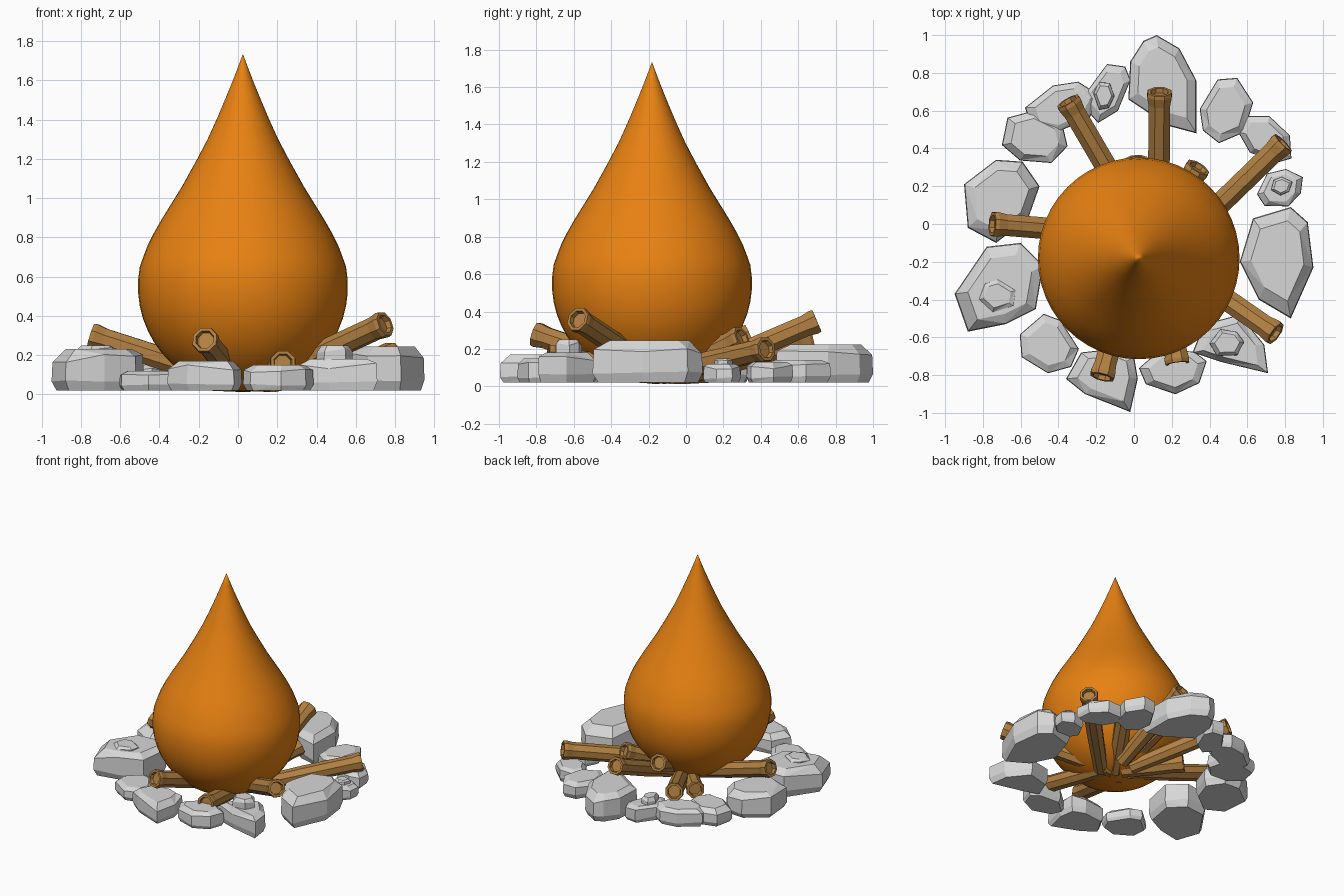
import bpy, bmesh, math, random
from mathutils import Vector

if "Cube" in bpy.data.objects:
    bpy.data.objects.remove(bpy.data.objects["Cube"])

random.seed(4)


def material(name, rgb):
    m = bpy.data.materials.new(name)
    m.diffuse_color = (*rgb, 1)
    m.use_nodes = True
    m.node_tree.nodes["Principled BSDF"].inputs["Base Color"].default_value = m.diffuse_color
    return m


ORANGE = material("flame orange", (0.80, 0.22, 0.006))
WOOD = material("wood brown", (0.45, 0.22, 0.055))
STONE = material("stone grey", (0.68, 0.68, 0.68))


def make_object(name, bm, mat):
    bmesh.ops.recalc_face_normals(bm, faces=bm.faces[:])
    mesh = bpy.data.meshes.new(name)
    bm.to_mesh(mesh)
    bm.free()
    mesh.materials.append(mat)
    ob = bpy.data.objects.new(name, mesh)
    bpy.context.collection.objects.link(ob)
    return ob


def loft(bm, rings):
    """Skin a stack of closed rings and cap both ends."""
    loops = [[bm.verts.new(p) for p in ring] for ring in rings]
    n = len(loops[0])
    for a, b in zip(loops, loops[1:]):
        for i in range(n):
            j = (i + 1) % n
            bm.faces.new((a[i], a[j], b[j], b[i]))
    return [bm.faces.new(loops[0]), bm.faces.new(loops[-1])]


# Flame: a round belly drawn out to a pointed tip
FX, FY, FZ, FR = 0.025, -0.182, 0.55, 0.535
profile = [(0.0005, FZ - FR)]
for k in range(1, 15):
    a = math.radians(-90 + 7.2 * k)
    profile.append((FR * math.cos(a), FZ + FR * math.sin(a)))
profile += [(0.508, 0.70), (0.485, 0.76), (0.455, 0.82), (0.418, 0.885),
            (0.378, 0.95), (0.31, 1.06), (0.238, 1.19), (0.18, 1.30),
            (0.13, 1.41), (0.09, 1.505), (0.055, 1.59), (0.028, 1.66),
            (0.0005, 1.733)]
bm = bmesh.new()
loft(bm, [[(FX + r * math.cos(t), FY + r * math.sin(t), z)
           for t in (2 * math.pi * i / 48 for i in range(48))]
          for r, z in profile])
flame = make_object("flame", bm, ORANGE)
for p in flame.data.polygons:
    p.use_smooth = True


# Logs: eight-sided, slightly flared, with a hollowed outer end
def log(name, inner, outer, radius=0.062):
    a, b = Vector(inner), Vector(outer)
    axis = (b - a).normalized()
    u = axis.cross(Vector((0, 0, 1))).normalized()
    v = u.cross(axis)

    def ring(c, r):
        return [c + r * (u * math.cos(t) + v * math.sin(t))
                for t in (math.pi / 4 * (i + 0.5) for i in range(8))]

    bm = bmesh.new()
    loft(bm, [ring(a, radius * 0.85), ring(a.lerp(b, 0.5), radius),
              ring(b - axis * 0.07, radius), ring(b - axis * 0.02, radius * 1.14),
              ring(b, radius * 1.08), ring(b, radius * 0.8),
              ring(b - axis * 0.025, radius * 0.72)])
    return make_object(name, bm, WOOD)


logs = [
    ((0.03, 0.00, 0.06), (-0.35, 0.65, 0.25)),
    ((0.13, 0.02, 0.06), (0.135, 0.70, 0.35)),
    ((0.17, -0.17, 0.06), (0.79, 0.43, 0.20)),
    ((0.00, -0.06, 0.06), (-0.75, 0.00, 0.30)),
    ((0.10, -0.13, 0.06), (0.75, -0.58, 0.36)),
    ((0.01, -0.15, 0.06), (-0.17, -0.81, 0.28)),
    ((0.15, -0.10, 0.06), (0.23, -0.74, 0.16)),
    ((0.05, -0.15, 0.06), (0.01, 0.34, 0.27)),
    ((0.08, -0.12, 0.06), (0.34, 0.30, 0.26)),
    ((0.05, -0.08, 0.06), (-0.26, 0.25, 0.09)),
]
for k, (inner, outer) in enumerate(logs):
    log(f"log_{k + 1}", inner, outer)


# Stones: lofted outlines with a bevelled, uneven top
def stone(name, outline, top, bottom=0.02):
    n = len(outline)
    c = sum((Vector(p) for p in outline), Vector((0, 0))) / n
    h = top - bottom
    rings = []
    for s, f, wobble in ((0.90, 0, 0), (1.0, 0.25, 0.06), (0.98, 0.78, 0.10), (0.72, 1, 0)):
        rings.append([(*(c + (Vector(p) - c) * s),
                       bottom + h * (f + random.uniform(-wobble, wobble)))
                      for p in outline])
    bm = bmesh.new()
    loft(bm, rings)
    bmesh.ops.triangulate(bm, faces=[f for f in bm.faces if len(f.verts) == 4])
    bmesh.ops.dissolve_limit(bm, angle_limit=math.radians(4),
                             verts=bm.verts[:], edges=bm.edges[:])
    make_object(name, bm, STONE)


def blob(cx, cy, rx, ry, turn, n=7):
    """Irregular rounded outline."""
    pts = []
    for i in range(n):
        t = 2 * math.pi * (i + random.uniform(-0.2, 0.2)) / n
        r = random.uniform(0.93, 1.07)
        x, y = rx * r * math.cos(t), ry * r * math.sin(t)
        a = math.radians(turn)
        pts.append((cx + x * math.cos(a) - y * math.sin(a),
                    cy + x * math.sin(a) + y * math.cos(a)))
    return pts


# Large stones
stone("back_stone", [(-0.03, 0.66), (-0.02, 0.86), (0.05, 0.97), (0.12, 1.0),
                     (0.24, 0.93), (0.33, 0.76), (0.33, 0.48), (0.18, 0.52)], 0.225)
stone("right_stone", [(0.56, -0.20), (0.63, 0.03), (0.83, 0.09), (0.92, 0.01),
                      (0.95, -0.23), (0.83, -0.50), (0.66, -0.40)], 0.245)
stone("front_left_stone", [(-0.95, -0.37), (-0.78, -0.12), (-0.60, -0.10), (-0.48, -0.22),
                           (-0.52, -0.45), (-0.68, -0.53), (-0.88, -0.57)], 0.23)
stone("left_stone", [(-0.90, 0.21), (-0.73, 0.34), (-0.59, 0.33), (-0.50, 0.20),
                     (-0.56, 0.03), (-0.73, -0.10), (-0.88, -0.02)], 0.21)
stone("front_stone", [(-0.36, -0.82), (-0.28, -0.68), (-0.10, -0.66), (0.0, -0.70),
                      (0.02, -0.82), (-0.02, -0.995), (-0.26, -0.90)], 0.17)
stone("front_right_stone", [(0.31, -0.68), (0.37, -0.53), (0.56, -0.48),
                            (0.69, -0.64), (0.71, -0.79), (0.46, -0.73)], 0.18)

# Smaller stones: centre, half sizes, turn, top height
small = [
    (0.21, -0.78, 0.18, 0.13, 10, 0.15),
    (-0.45, -0.64, 0.17, 0.15, -50, 0.12),
    (-0.53, 0.45, 0.18, 0.14, -15, 0.15),
    (-0.38, 0.62, 0.20, 0.12, 15, 0.15),
    (-0.14, 0.70, 0.17, 0.10, 60, 0.14),
    (0.49, 0.61, 0.18, 0.14, 65, 0.14),
    (0.70, 0.45, 0.16, 0.11, -35, 0.13),
    (0.78, 0.19, 0.13, 0.10, 30, 0.12),
]
for k, (cx, cy, rx, ry, turn, top) in enumerate(small):
    stone(f"small_stone_{k + 1}", blob(cx, cy, rx, ry, turn), top)

# Pebbles resting on the larger stones
stone("left_pebble", blob(-0.72, -0.38, 0.10, 0.09, 20, 6), 0.25, 0.17)
stone("right_pebble", blob(0.49, -0.63, 0.09, 0.08, 0, 6), 0.25, 0.13)
stone("rear_pebble", blob(-0.16, 0.68, 0.06, 0.08, 0, 6), 0.19, 0.10)
stone("side_pebble", blob(0.78, 0.20, 0.06, 0.05, 20, 6), 0.15, 0.09)
